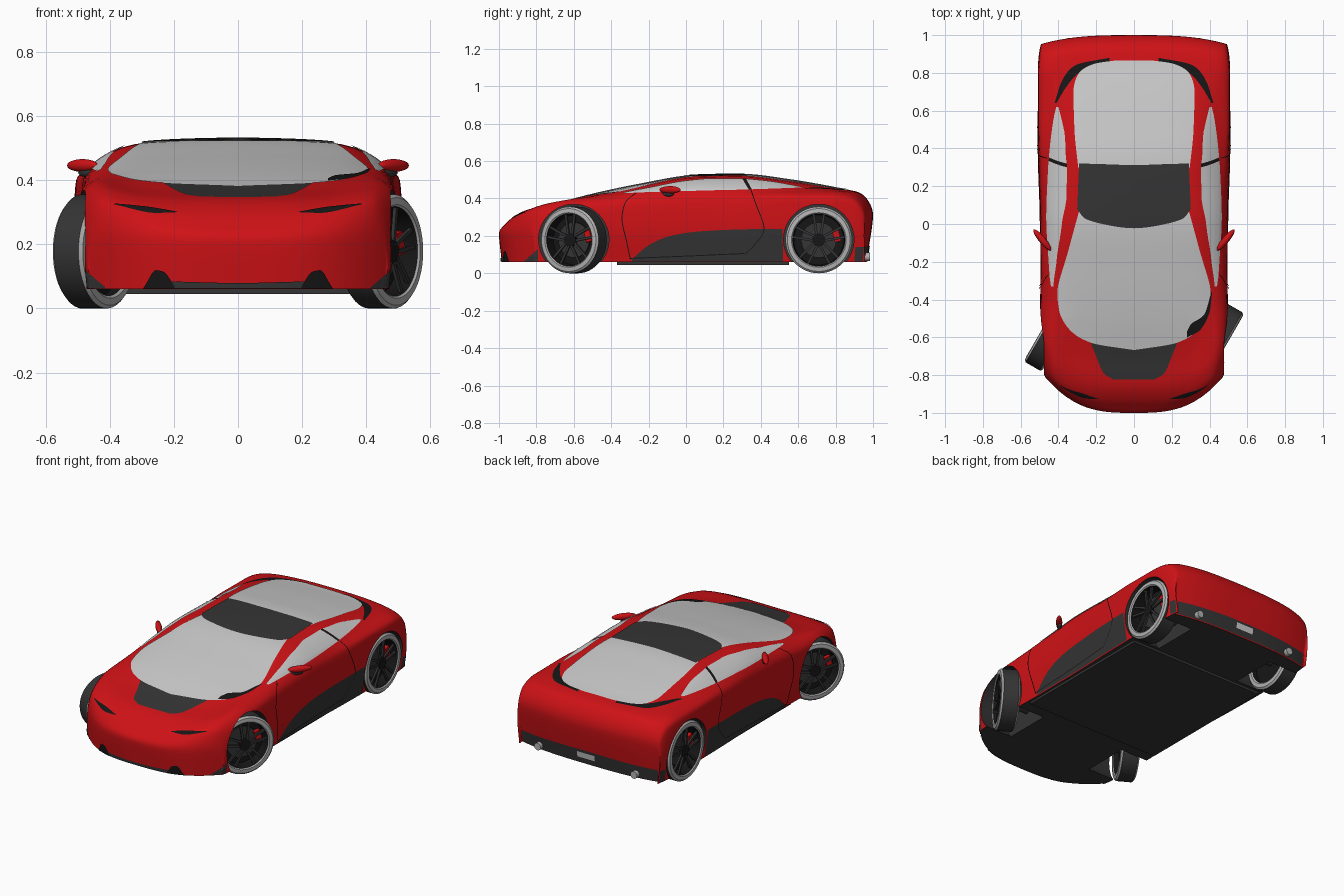
import bpy, bmesh, math
from mathutils import Vector, Matrix
from mathutils.bvhtree import BVHTree

if "Cube" in bpy.data.objects:
    bpy.data.objects.remove(bpy.data.objects["Cube"])


def material(name, *rgb):
    m = bpy.data.materials.new(name)
    m.diffuse_color = (*rgb, 1)
    m.use_nodes = True
    m.node_tree.nodes["Principled BSDF"].inputs["Base Color"].default_value = m.diffuse_color
    return m


RED = material("red_paint", 0.62, 0.006, 0.008)
DARK = material("dark_trim", 0.035, 0.035, 0.035)
BLACK = material("black", 0.008, 0.008, 0.008)
SILVER = material("silver", 0.45, 0.45, 0.45)


def spline(pts, n):
    """Monotone cubic through points of any dimension."""
    d = [[b - a for a, b in zip(p, q)] for p, q in zip(pts, pts[1:])]
    t = [d[0]]
    for d0, d1 in zip(d, d[1:]):
        t.append([2 * a * b / (a + b) if a * b > 1e-12 else 0 for a, b in zip(d0, d1)])
    t.append(d[-1])
    out = []
    for i in range(len(d)):
        for k in range(n):
            s = k / n
            h = (2*s**3 - 3*s*s + 1, s**3 - 2*s*s + s, 3*s*s - 2*s**3, s**3 - s*s)
            out.append([h[0]*a + h[1]*b + h[2]*c + h[3]*e for a, b, c, e
                        in zip(pts[i], t[i], pts[i + 1], t[i + 1])])
    out.append(list(pts[-1]))
    return out


def finish(bm, name, mats, angle=None):
    me = bpy.data.meshes.new(name)
    bm.to_mesh(me)
    for m in mats:
        if m:
            me.materials.append(m)
    ob = bpy.data.objects.new(name, me)
    bpy.context.collection.objects.link(ob)
    if angle:
        smooth(ob, angle)
    return ob


def smooth(ob, angle=35):
    bpy.ops.object.select_all(action='DESELECT')
    ob.select_set(True)
    bpy.context.view_layer.objects.active = ob
    bpy.ops.object.shade_smooth_by_angle(angle=math.radians(angle))


# Body stations: y, side width, shoulder x/z, belt x/z, roof edge x/z, centre z
STATIONS = [
    (-.985, .460, .460, .060, .420, .060, .25, .060, .060),
    (-1.00, .468, .463, .190, .420, .220, .25, .212, .208),
    (-.960, .482, .475, .250, .420, .322, .25, .285, .268),
    (-.860, .490, .485, .310, .420, .365, .27, .343, .335),
    (-.700, .495, .490, .345, .430, .392, .30, .375, .370),
    (-.500, .498, .490, .360, .420, .410, .33, .415, .422),
    (-.250, .495, .487, .370, .445, .430, .36, .460, .475),
    (.050, .497, .489, .380, .465, .435, .33, .510, .523),
    (.300, .505, .495, .390, .457, .440, .32, .513, .528),
    (.550, .510, .505, .400, .440, .445, .32, .488, .500),
    (.800, .512, .505, .400, .430, .440, .30, .450, .457),
    (.930, .505, .495, .385, .430, .415, .30, .425, .430),
    (1.00, .490, .480, .290, .420, .305, .30, .310, .310),
    (.965, .475, .475, .060, .420, .060, .30, .060, .060)]
BASE = .06


def bend(x, y):
    front, rear = max(0, (-y - .5) / .5), max(0, (y - .5) / .5)
    return y + (.23 * front - .05 * rear) * (abs(x) / .5) ** 3


bm = bmesh.new()
rows = []
for y, w, ws, zs, wb, zt, wr, zr, zc in spline(STATIONS, 8):
    lift = zs - BASE
    half = spline([(0, zc), (wr * .5, zr + .75 * (zc - zr)), (wr, zr), (wb, zt), (ws, zs),
                   (w, BASE + .6 * lift), (w - .07 * lift, BASE)], 5)
    ring = [(-x, z) for x, z in half[:0:-1]] + half
    rows.append([bm.verts.new((x, bend(x, y), z)) for x, z in ring])
for r, s in zip(rows, rows[1:]):
    for i in range(len(r) - 1):
        bm.faces.new((r[i], r[i + 1], s[i + 1], s[i]))
bmesh.ops.remove_doubles(bm, verts=bm.verts, dist=2e-4)
for f in bmesh.ops.holes_fill(bm, edges=bm.edges, sides=0)["faces"]:
    f.material_index = 1
bmesh.ops.recalc_face_normals(bm, faces=bm.faces)
BVH = BVHTree.FromBMesh(bm)
body = finish(bm, "body", [RED, DARK])

# Wheel wells cut from the body
FRONT, REAR, R = -.60, .71, .178
bm = bmesh.new()
for y in (FRONT, REAR):
    for s in (1, -1):
        bmesh.ops.create_cone(bm, cap_ends=True, segments=64, radius1=.188, radius2=.188, depth=.4,
                              matrix=Matrix.Translation((s * .49, y, R + .003))
                              @ Matrix.Rotation(math.pi / 2, 4, 'Y'))
for f in bm.faces:
    f.material_index = 1
cutter = finish(bm, "wheel_well_cutter", [RED, DARK])
cutter.hide_render = True
mod = body.modifiers.new("wells", 'BOOLEAN')
mod.operation, mod.object, mod.solver = 'DIFFERENCE', cutter, 'EXACT'
bpy.context.view_layer.objects.active = body
bpy.ops.object.modifier_apply(modifier="wells")
bpy.data.objects.remove(cutter)
smooth(body, 40)

RAYS = {
    "top": lambda u, v: (Vector((u, v, 1)), Vector((0, 0, -1))),
    "side": lambda u, v: (Vector((1, u, v)), Vector((-1, 0, 0))),
    "front": lambda u, v: (Vector((u, -1.3, v)), Vector((0, 1, 0))),
    "back": lambda u, v: (Vector((u, 1.3, v)), Vector((0, -1, 0)))}


def panel(name, view, a, b, mat, off=.003, mirror=False, n=8, across=12):
    """Ruled patch between two outlines, laid onto the body surface."""
    bm = bmesh.new()
    grid = []
    for p, q in zip(spline(a, n), spline(b, n)):
        row = []
        for k in range(across + 1):
            t = k / across
            o, d = RAYS[view](p[0] + (q[0] - p[0]) * t, p[1] + (q[1] - p[1]) * t)
            co, no, *_ = BVH.ray_cast(o, d)
            if co is None:
                co, no, *_ = BVH.find_nearest(o)
            row.append(bm.verts.new(co + no * off))
        grid.append(row)
    for r, s in zip(grid, grid[1:]):
        for i in range(across):
            f = bm.faces.new((r[i], r[i + 1], s[i + 1], s[i]))
            f.smooth = True
            f.normal_update()
            if f.normal.dot(d) > 0:
                f.normal_flip()
    ob = finish(bm, name, [mat])
    if mirror:
        ob.modifiers.new("mirror", 'MIRROR')
    return ob


def centred(name, right, mat, off):
    panel(name, "top", right, [(-x, y) for x, y in right], mat, off, across=32)


# Glass, roof and bonnet panels
centred("windscreen", [(.29, .07), (.35, -.15), (.405, -.36), (.395, -.46), (.34, -.56),
                       (.22, -.63), (.01, -.665)], None, .004)
centred("bonnet_panel", [(.24, -.60), (.20, -.70), (.16, -.79), (.11, -.822)], DARK, .002)
centred("rear_glass", [(.295, .30), (.315, .50), (.32, .70), (.29, .80), (.20, .85), (.10, .865)],
        None, .004)
panel("roof_panel", "top", [(-.30, .08), (-.26, .03), (0, -.022), (.26, .03), (.30, .08)],
      [(-.29, .32), (-.2, .318), (0, .312), (.2, .318), (.29, .32)], DARK, .006)
panel("rear_glass_vent", "top", [(.42, .64), (.38, .76), (.31, .84), (.13, .88)],
      [(.41, .64), (.355, .73), (.29, .80), (.13, .855)], BLACK, .002, True)
panel("windscreen_corner", "top", [(.412, -.36), (.40, -.46), (.35, -.56), (.28, -.60)],
      [(.408, -.36), (.37, -.48), (.30, -.53), (.28, -.57)], BLACK, .006)
panel("door_window", "side", [(-.33, .430), (-.2, .455), (0, .492), (.15, .504), (.30, .504)],
      [(-.33, .425), (-.2, .431), (0, .437), (.15, .441), (.335, .445)], None, .004, True)
panel("quarter_window", "side", [(.32, .503), (.45, .489), (.62, .459)],
      [(.352, .446), (.45, .449), (.62, .455)], None, .004, True)
panel("window_pillar", "side", [(.30, .504), (.335, .445)], [(.32, .503), (.352, .446)],
      BLACK, .003, True)

# Sides: skirt, bumper corners and door seams
panel("side_skirt", "side", [(-.29, .075), (-.2, .15), (-.1, .195), (.05, .222), (.3, .235), (.515, .238)],
      [(-.29, .064), (-.2, .064), (-.1, .064), (.05, .064), (.3, .064), (.52, .064)], DARK, .004, True)
panel("front_bumper_corner", "side", [(-.86, .068), (-.79, .13)], [(-.86, .063), (-.79, .063)],
      DARK, .003, True)
panel("rear_bumper_corner", "side", [(.905, .14), (.95, .14)], [(.90, .064), (.945, .064)],
      DARK, .003, True)
for name, path in (("door_front_seam", [(-.27, .425), (-.33, .37), (-.345, .29), (-.32, .17), (-.30, .075)]),
                   ("door_rear_seam", [(.345, .44), (.375, .36), (.415, .24), (.37, .16), (.31, .10)]),
                   ("door_lower_seam", [(-.30, .078), (0, .09), (.31, .104)])):
    dx, dz = (0, .005) if "lower" in name else (.005, 0)
    panel(name, "side", path, [(y + dx, z + dz) for y, z in path], BLACK, .006, True, across=1)

# Nose: lamps and intakes
panel("headlight", "front", [(.19, .300), (.28, .315), (.385, .326)],
      [(.19, .298), (.26, .296), (.385, .323)], BLACK, .003, True)
panel("intake_fin", "front", [(.20, .075), (.23, .115), (.255, .120), (.29, .068)],
      [(.195, .063), (.23, .063), (.26, .063), (.295, .063)], BLACK, .006, True)
panel("front_lip", "front", [(-.21, .085), (0, .08), (.21, .085)],
      [(-.21, .063), (0, .063), (.21, .063)], DARK, .005)

# Tail: diffuser and plate
panel("diffuser", "back", [(-.465, .14), (0, .15), (.465, .14)],
      [(-.465, .064), (0, .064), (.465, .064)], DARK, .004, n=16)
panel("rear_plate", "back", [(-.06, .135), (.06, .135)], [(-.06, .10), (.06, .10)], None, .008)


def ellipsoid(name, loc, size, turn, mat):
    bpy.ops.mesh.primitive_uv_sphere_add(segments=24, ring_count=12, radius=1, location=loc,
                                         rotation=(0, 0, turn), scale=size)
    ob = bpy.context.object
    ob.name = name
    ob.data.materials.append(mat)
    smooth(ob, 60)


def rod(name, loc, radius, depth, axis, mat):
    rot = (0, math.pi / 2, 0) if axis == "x" else (math.pi / 2, 0, 0)
    bpy.ops.mesh.primitive_cylinder_add(vertices=24, radius=radius, depth=depth, location=loc, rotation=rot)
    ob = bpy.context.object
    ob.name = name
    ob.data.materials.append(mat)
    smooth(ob)


# Door mirrors and exhausts
for s, side in ((1, "right"), (-1, "left")):
    turn = s * math.radians(50)
    ellipsoid(side + "_mirror", (s * .485, -.085, .446), (.072, .018, .020), turn, RED)
    ellipsoid(side + "_mirror_stalk", (s * .468, -.10, .425), (.045, .014, .016), turn, DARK)
    rod(side + "_exhaust", (s * .33, .95, .088), .022, .07, "y", SILVER)

# Floor and axles
bpy.ops.mesh.primitive_cube_add(size=1, location=(0, .09, .058), scale=(.92, .92, .026))
bpy.context.object.name = "floor_pan"
bpy.context.object.data.materials.append(DARK)
for name, y in (("front_axle", FRONT), ("rear_axle", REAR)):
    rod(name, (0, y, R), .03, .84, "x", DARK)

# Wheel: turned tyre and rim, twin spokes, brake disc and caliper; outward is +x
PROFILE = [(-.02, .0), (-.02, .136), (-.05, .138), (-.056, .146), (-.054, .168), (-.044, R),
           (.044, R), (.054, .168), (.056, .146), (.050, .140), (-.015, .134), (-.015, .0)]
MATS = [0, 0, 2, 2, 2, 1, 2, 2, 2, 0, 0]
bm = bmesh.new()
N = 48
rings = [[bm.verts.new((x, r * math.cos(2 * math.pi * k / N), r * math.sin(2 * math.pi * k / N)))
          for k in range(N)] for x, r in PROFILE]
for p, q, m in zip(rings, rings[1:], MATS):
    for k in range(N):
        f = bm.faces.new((p[k], p[(k + 1) % N], q[(k + 1) % N], q[k]))
        f.material_index = m
bmesh.ops.remove_doubles(bm, verts=bm.verts, dist=1e-5)
bmesh.ops.recalc_face_normals(bm, faces=bm.faces)


def block(turn, loc, tilt, size, mat):
    m = (Matrix.Rotation(turn, 4, 'X') @ Matrix.Translation(loc) @ Matrix.Rotation(tilt, 4, 'X')
         @ Matrix.Diagonal((*size, 1)))
    vs = bmesh.ops.create_cube(bm, size=1, matrix=m)["verts"]
    for f in {f for v in vs for f in v.link_faces}:
        f.material_index = mat


def disc(x, r, depth, mat):
    vs = bmesh.ops.create_cone(bm, cap_ends=True, segments=32, radius1=r, radius2=r, depth=depth,
                               matrix=Matrix.Translation((x, 0, 0)) @ Matrix.Rotation(math.pi / 2, 4, 'Y'))["verts"]
    for f in {f for v in vs for f in v.link_faces}:
        f.material_index = mat


for k in range(5):
    for s in (1, -1):
        block(2 * math.pi * k / 5, (.036, s * .020, .084), s * -.14, (.012, .013, .115), 1)
disc(.034, .034, .02, 0)
disc(-.005, .095, .01, 1)
block(math.radians(-75), (.006, 0, .098), 0, (.024, .07, .035), 3)
wheel = finish(bm, "front_right_wheel", [BLACK, DARK, SILVER, RED], 35)
STEER = math.radians(-30)
for name, x, y, turn in (("front_right_wheel", .447, FRONT, STEER),
                         ("front_left_wheel", -.447, FRONT, math.pi + STEER),
                         ("rear_right_wheel", .45, REAR, 0),
                         ("rear_left_wheel", -.45, REAR, math.pi)):
    ob = wheel
    if name != wheel.name:
        ob = bpy.data.objects.new(name, wheel.data)
        bpy.context.collection.objects.link(ob)
    ob.location, ob.rotation_euler = (x, y, R), (0, 0, turn)
